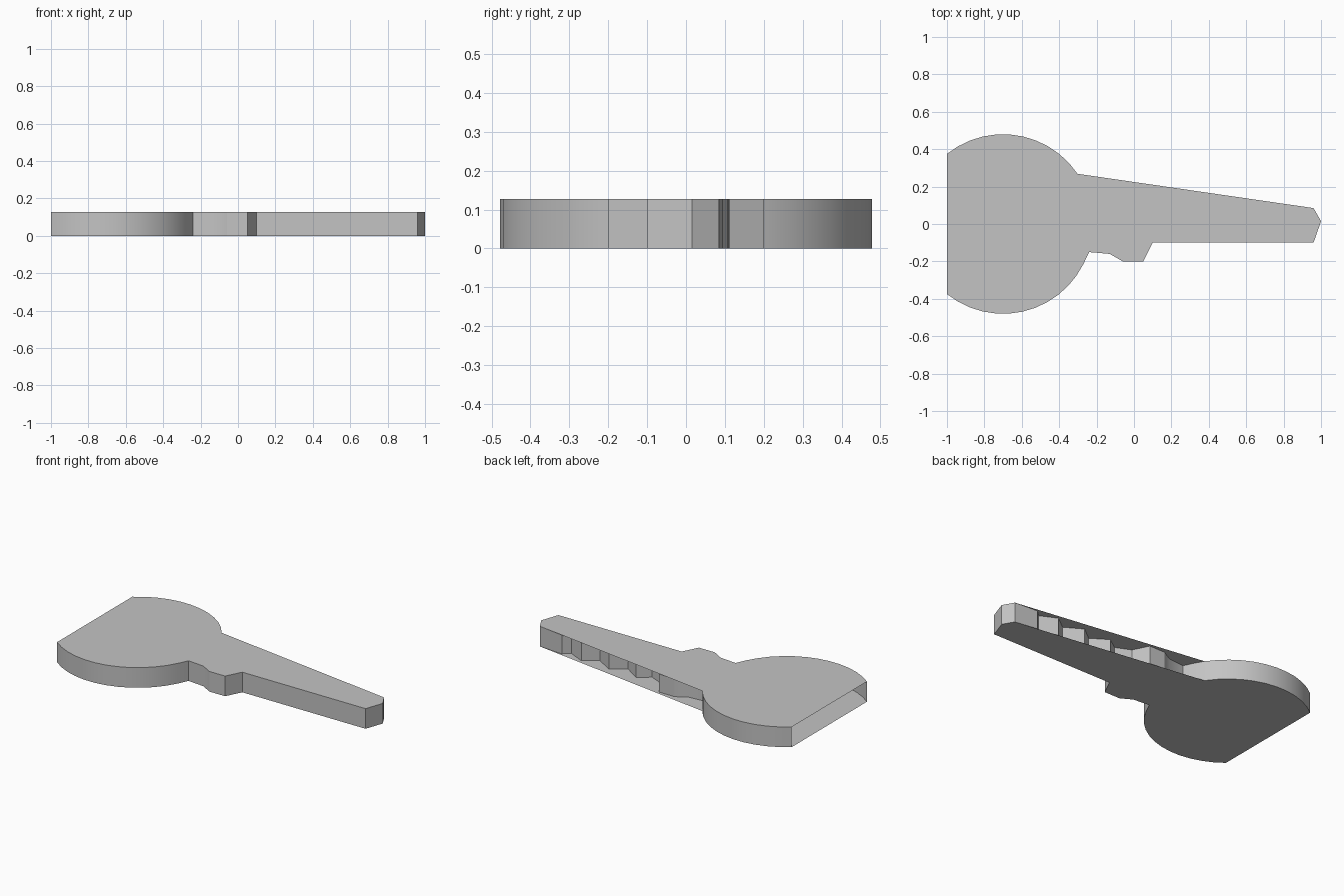
import bpy
import bmesh
from math import cos, sin, radians

HEIGHT = 0.127
BOW_X, BOW_R = -0.70, 0.48

cube = bpy.data.objects.get("Cube")
if cube:
    bpy.data.objects.remove(cube, do_unlink=True)

grey = bpy.data.materials.new("plain grey")
grey.use_nodes = True
grey.diffuse_color = (0.55, 0.55, 0.55, 1)
grey.node_tree.nodes["Principled BSDF"].inputs["Base Color"].default_value = (0.55, 0.55, 0.55, 1)


def arc(start, end, steps):
    """Points on the round bow, angles in degrees."""
    angles = [radians(start + (end - start) * i / steps) for i in range(steps + 1)]
    return [(BOW_X + BOW_R * cos(a), BOW_R * sin(a)) for a in angles]


def finish(name, bm):
    mesh = bpy.data.meshes.new(name)
    bm.to_mesh(mesh)
    bm.free()
    mesh.materials.append(grey)
    obj = bpy.data.objects.new(name, mesh)
    bpy.context.collection.objects.link(obj)
    return obj


def plate(name, outline, z, face_up):
    bm = bmesh.new()
    face = bm.faces.new([bm.verts.new((x, y, z)) for x, y in outline])
    face.normal_update()
    if (face.normal.z > 0) != face_up:
        face.normal_flip()
    return finish(name, bm)


def wall(name, path):
    """Upright strip along an open path, facing to the right of travel."""
    bm = bmesh.new()
    low = [bm.verts.new((x, y, 0)) for x, y in path]
    high = [bm.verts.new((x, y, HEIGHT)) for x, y in path]
    for i in range(len(path) - 1):
        bm.faces.new((low[i], low[i + 1], high[i + 1], high[i]))
    return finish(name, bm)


# Outline parts, counterclockwise from the flat, open end of the bow
shoulder = [(-0.24, -0.15), (-0.13, -0.16), (-0.06, -0.20), (0.05, -0.20), (0.10, -0.10)]
tip = [(0.96, -0.10), (1.0, 0.015), (0.96, 0.085)]
teeth = [(0.80, 0.095), (0.76, 0.058), (0.655, 0.108), (0.57, 0.045),
         (0.46, 0.11), (0.375, 0.044), (0.27, 0.112), (0.195, 0.058)]
back_shoulder = [(x, -y) for x, y in reversed(shoulder)]
front = arc(-128.7, -18.1, 13)[:-1] + shoulder + tip
back_bow = arc(34, 128.7, 11)

# Flat plates cover the teeth with one straight back edge
cover = front + back_bow
plate("top_plate", cover, HEIGHT, True)
plate("bottom_plate", cover, 0, False)

# Side wall follows the cut teeth between the plates
side = wall("side_wall", front + teeth + back_shoulder + arc(18.1, 34, 2)[1:-1] + back_bow)
bpy.ops.object.select_all(action="DESELECT")
side.select_set(True)
bpy.context.view_layer.objects.active = side
bpy.ops.object.shade_smooth_by_angle(angle=radians(25))
